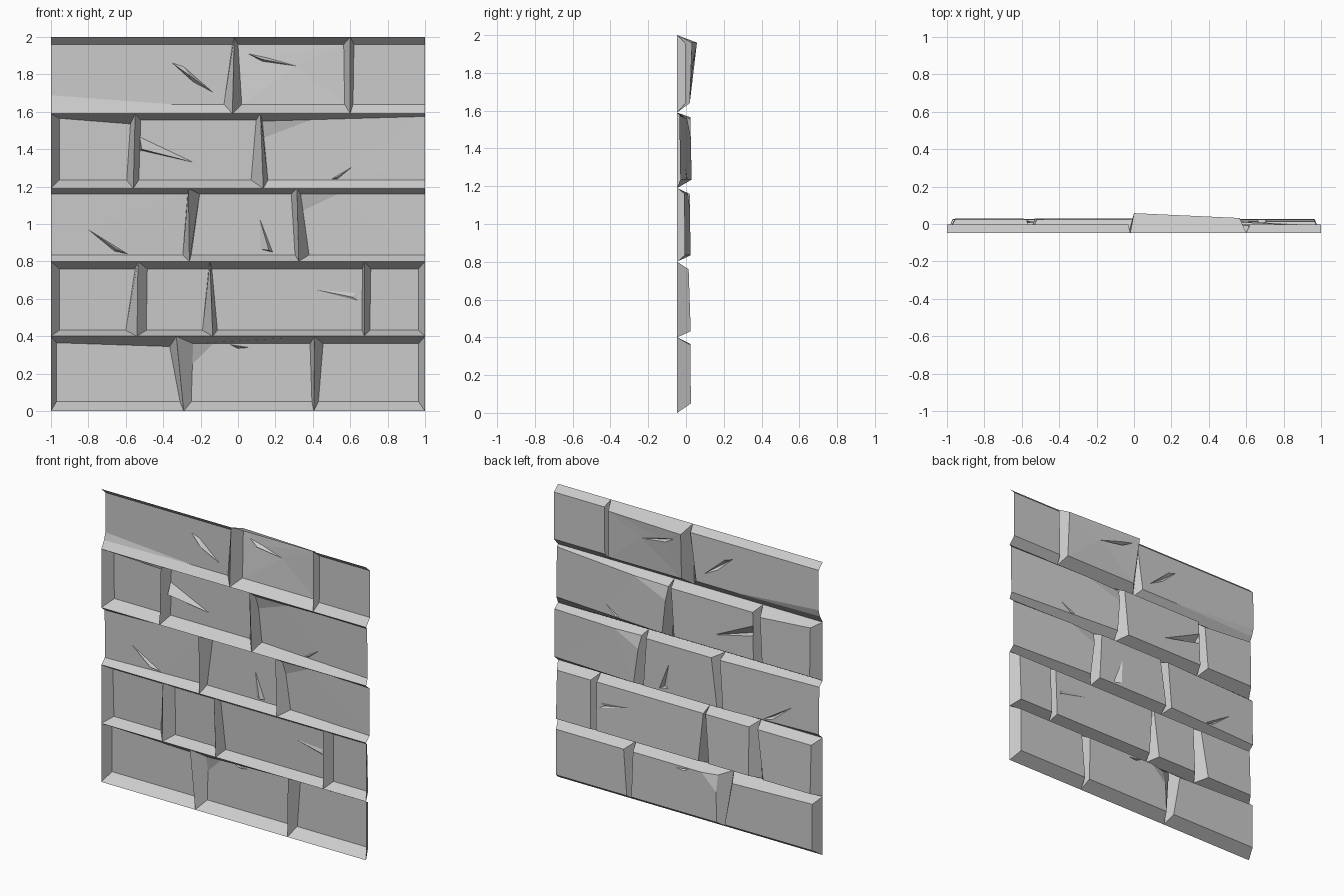
import bpy
import bmesh

if "Cube" in bpy.data.objects:
    bpy.data.objects.remove(bpy.data.objects["Cube"], do_unlink=True)

stone = bpy.data.materials.new("grey_stone")
stone.use_nodes = True
GREY = (0.6, 0.6, 0.6, 1.0)
stone.diffuse_color = GREY
stone.node_tree.nodes["Principled BSDF"].inputs["Base Color"].default_value = GREY

MORTAR = -0.047


def lerp(a, b, t):
    return a + (b - a) * t


def build_brick(name, outer, inner, depth, chip=None, gouge=None):
    """Open sheet brick. Corners run bottom left, bottom right, top right, top left.
    chip = (corner, share along previous edge, share along next edge, drop)
    gouge = (outline, lowest point, drop)"""
    bm = bmesh.new()

    def surface(x, z):
        # height of the brick face at a point
        left_v = (z - inner[0][1]) / (inner[3][1] - inner[0][1])
        right_v = (z - inner[1][1]) / (inner[2][1] - inner[1][1])
        left = lerp(inner[0][0], inner[3][0], left_v)
        right = lerp(inner[1][0], inner[2][0], right_v)
        u = (x - left) / (right - left)
        return lerp(lerp(depth[0], depth[3], left_v), lerp(depth[1], depth[2], right_v), u)

    def add(x, z, drop=0.0):
        return bm.verts.new((x, surface(x, z) - drop, z))

    base = [bm.verts.new((x, MORTAR, z)) for x, z in outer]
    top = [add(x, z) for x, z in inner]
    sides = [[top[k], top[(k + 1) % 4]] for k in range(4)]
    ring = list(top)

    # broken corner
    if chip:
        k, before, after, drop = chip
        here, prev, nxt = inner[k], inner[k - 1], inner[(k + 1) % 4]
        a = add(lerp(here[0], prev[0], before), lerp(here[1], prev[1], before))
        b = add(lerp(here[0], nxt[0], after), lerp(here[1], nxt[1], after))
        top[k].co.y -= drop
        bm.faces.new((top[k], a, b))
        sides[k - 1].insert(1, a)
        sides[k].insert(1, b)
        ring[k:k + 1] = [a, b]

    # sloping sides, left open where the wall is cut flush
    for k in range(4):
        n = (k + 1) % 4
        if outer[k][0] == inner[k][0] and outer[n][0] == inner[n][0]:
            continue
        bm.faces.new([base[n], base[k]] + sides[k])

    # flat face, with a hole where it is gouged
    loops = [ring]
    if gouge:
        outline, low, drop = gouge
        hole = [add(x, z) for x, z in outline]
        tip = add(low[0], low[1], drop)
        for i, v in enumerate(hole):
            bm.faces.new((hole[i - 1], v, tip))
        loops.append(hole)
    edges = []
    for loop in loops:
        for i, v in enumerate(loop):
            pair = (loop[i - 1], v)
            edges.append(bm.edges.get(pair) or bm.edges.new(pair))
    bmesh.ops.triangle_fill(bm, edges=edges, use_beauty=True, normal=(0, 1, 0))

    # face everything outward
    bm.normal_update()
    for f in bm.faces:
        if f.normal.y < 0:
            f.normal_flip()

    mesh = bpy.data.meshes.new(name)
    bm.to_mesh(mesh)
    bm.free()
    mesh.materials.append(stone)
    bpy.context.collection.objects.link(bpy.data.objects.new(name, mesh))


def build_row(name, z, face_z, face_y, seams, chips={}, gouges={}, depths={}, tops={}):
    """Each seam: mortar x, then face edge x of the left and right bricks,
    every one as a bottom and top pair. tops holds sloping upper face edges."""
    for i in range(len(seams) - 1):
        (lb, lt), _, (ilb, ilt) = seams[i]
        (rb, rt), (irb, irt), _ = seams[i + 1]
        zl, zr = tops.get(i, (face_z[1], face_z[1]))
        outer = [(lb, z[0]), (rb, z[0]), (rt, z[1]), (lt, z[1])]
        inner = [(ilb, face_z[0]), (irb, face_z[0]), (irt, zr), (ilt, zl)]
        low, high = face_y
        depth = depths.get(i, (low, low, high, high))
        build_brick(f"{name}_brick_{i + 1}", outer, inner, depth, chips.get(i), gouges.get(i))


def wall_end(side, inset=0.0):
    x = side * (1 - inset)
    return (side, side), (x, x), (x, x)


# courses, from the ground up
build_row("bottom_course", (0, 0.4), (0.05, 0.36), (0.026, 0.023), [
    wall_end(-1, 0.03),
    ((-0.29, -0.33), (-0.31, -0.365), (-0.25, -0.24)),
    ((0.405, 0.41), (0.395, 0.385), (0.43, 0.455)),
    wall_end(1, 0.035)],
    chips={1: (3, 0.17, 0.35, 0.025)},
    gouges={1: ([(-0.04, 0.355), (0.06, 0.34), (0.0, 0.335)], (0.0, 0.345), 0.015)},
    tops={0: (0.365, 0.345)})

build_row("second_course", (0.4, 0.8), (0.432, 0.76), (0.025, 0.014), [
    wall_end(-1, 0.045),
    ((-0.54, -0.535), (-0.6, -0.55), (-0.49, -0.485)),
    ((-0.135, -0.15), (-0.19, -0.157), (-0.11, -0.14)),
    ((0.675, 0.675), (0.663, 0.665), (0.705, 0.71)),
    wall_end(1, 0.035)],
    gouges={2: ([(0.41, 0.65), (0.63, 0.63), (0.64, 0.59)], (0.61, 0.61), 0.008)})

build_row("middle_course", (0.8, 1.19), (0.835, 1.16), (0.024, 0.02), [
    wall_end(-1),
    ((-0.26, -0.265), (-0.295, -0.27), (-0.25, -0.205)),
    ((0.325, 0.315), (0.305, 0.285), (0.38, 0.335)),
    wall_end(1)],
    chips={2: (3, 0.3, 0.27, 0.02)},
    gouges={0: ([(-0.8, 0.97), (-0.59, 0.84), (-0.66, 0.855)], (-0.65, 0.865), 0.025),
            1: ([(0.115, 1.03), (0.185, 0.85), (0.12, 0.865)], (0.165, 0.86), 0.03)},
    depths={0: (-0.008, 0.024, 0.02, -0.01), 2: (0.024, -0.008, -0.01, 0.02)})

build_row("fourth_course", (1.19, 1.59), (1.235, 1.555), (0.03, 0.023), [
    wall_end(-1, 0.045),
    ((-0.56, -0.55), (-0.595, -0.575), (-0.53, -0.52)),
    ((0.135, 0.12), (0.07, 0.097), (0.16, 0.13)),
    wall_end(1)],
    chips={2: (3, 0.3, 0.28, 0.02)},
    gouges={1: ([(-0.525, 1.465), (-0.24, 1.33), (-0.525, 1.395)], (-0.515, 1.4), 0.05),
            2: ([(0.5, 1.24), (0.61, 1.305), (0.53, 1.24)], (0.53, 1.25), 0.015)},
    depths={2: (0.03, -0.03, -0.035, 0.023)},
    tops={0: (1.565, 1.535), 2: (1.55, 1.575)})

build_row("top_course", (1.59, 2), (1.64, 1.96), (-0.002, -0.004), [
    wall_end(-1),
    ((-0.03, -0.02), (-0.075, -0.03), (0.02, 0.0)),
    ((0.6, 0.6), (0.57, 0.565), (0.615, 0.62)),
    wall_end(1)],
    chips={0: (0, 0.15, 0.7, 0.015)},
    gouges={0: ([(-0.35, 1.86), (-0.29, 1.84), (-0.135, 1.705), (-0.24, 1.76)],
                (-0.26, 1.795), 0.03),
            1: ([(0.055, 1.91), (0.15, 1.89), (0.31, 1.845), (0.13, 1.87)],
                (0.13, 1.88), 0.025)},
    depths={1: (0.02, 0.02, 0.032, 0.058)})
